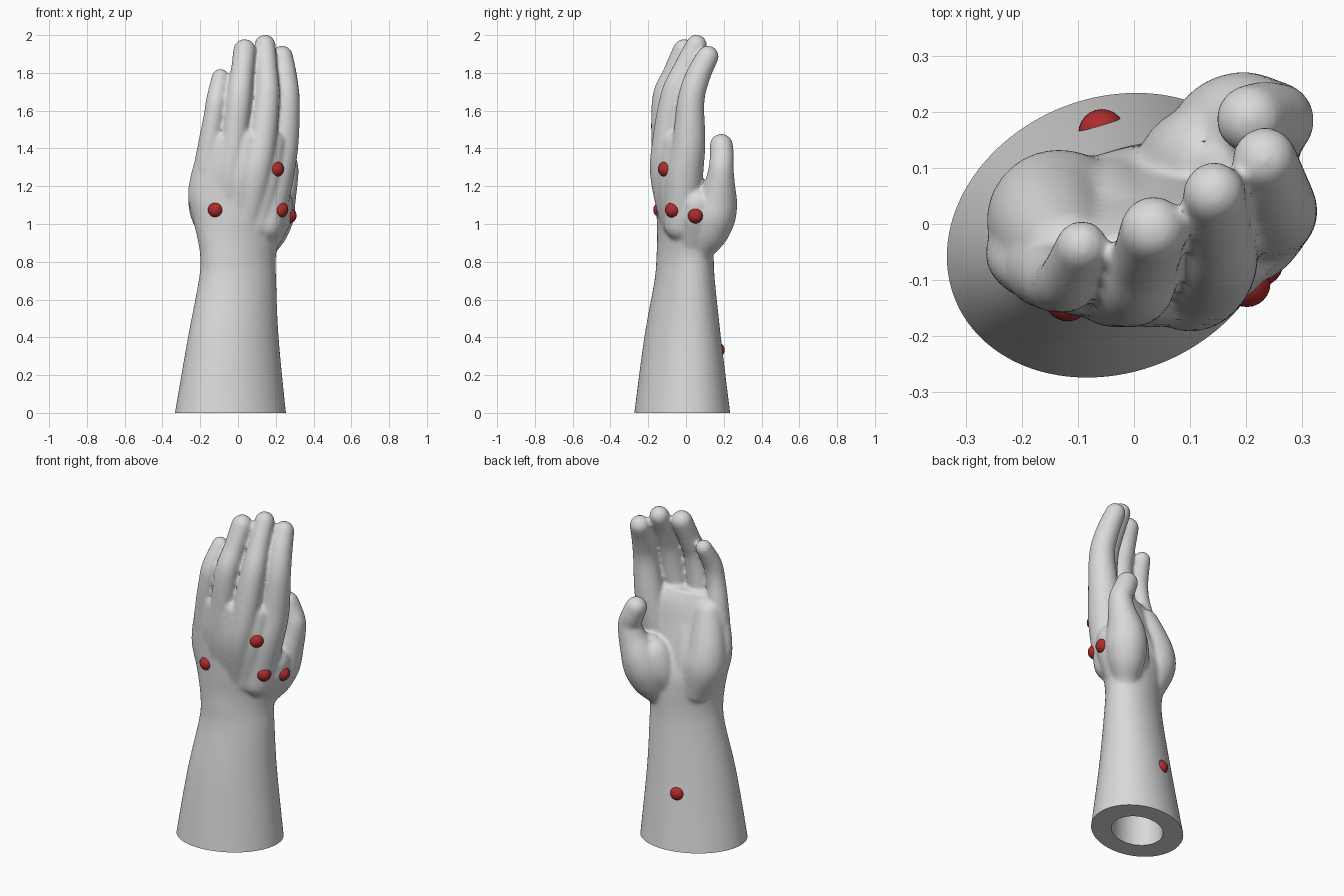
import bpy, bmesh, math
from mathutils import Vector
from mathutils.bvhtree import BVHTree

if "Cube" in bpy.data.objects:
    bpy.data.objects.remove(bpy.data.objects["Cube"])


def material(name, rgb, rough):
    m = bpy.data.materials.new(name)
    m.use_nodes = True
    m.diffuse_color = (*rgb, 1)
    bsdf = m.node_tree.nodes["Principled BSDF"]
    bsdf.inputs["Base Color"].default_value = (*rgb, 1)
    bsdf.inputs["Roughness"].default_value = rough
    return m


GREY = material("light grey", (0.7, 0.7, 0.7), 0.6)
RED = material("red", (0.42, 0.025, 0.025), 0.5)


def spline(keys, steps):
    """Catmull-Rom interpolation of equal-length tuples."""
    k = [keys[0]] + list(keys) + [keys[-1]]
    out = []
    for i in range(1, len(k) - 2):
        for s in range(steps):
            t = s / steps
            out.append([0.5 * (2 * b + (c - a) * t + (2 * a - 5 * b + 4 * c - d) * t * t
                               + (3 * b - a - 3 * c + d) * t ** 3)
                        for a, b, c, d in zip(k[i - 1], k[i], k[i + 1], k[i + 2])])
    return out + [list(keys[-1])]


def loft(bm, rings):
    """Skin a list of rings and close both ends."""
    loops = [[bm.verts.new(p) for p in r] for r in rings]
    n = len(loops[0])
    for a, b in zip(loops, loops[1:]):
        for i in range(n):
            bm.faces.new((a[i], a[(i + 1) % n], b[(i + 1) % n], b[i]))
    bm.faces.new(loops[0][::-1])
    bm.faces.new(loops[-1])


def tube(bm, keys, n=28):
    """Round-ended tube through (x, y, z, radius) points."""
    pts = spline(keys, 8)
    pos = [Vector(p[:3]) for p in pts]
    first = (pos[1] - pos[0]).normalized()
    last = (pos[-1] - pos[-2]).normalized()
    path = []
    arcs = [math.radians(a) for a in (85, 70, 52, 35, 18)]
    for a in arcs:
        path.append((pos[0] - first * pts[0][3] * math.sin(a), first, pts[0][3] * math.cos(a)))
    for i, p in enumerate(pos):
        d = (pos[min(i + 1, len(pos) - 1)] - pos[max(i - 1, 0)]).normalized()
        path.append((p, d, pts[i][3]))
    for a in reversed(arcs):
        path.append((pos[-1] + last * pts[-1][3] * math.sin(a), last, pts[-1][3] * math.cos(a)))
    rings = []
    for c, d, r in path:
        u = Vector((0, 1, 0)).cross(d).normalized()
        v = d.cross(u)
        rings.append([c + r * (u * math.cos(2 * math.pi * j / n) + v * math.sin(2 * math.pi * j / n))
                      for j in range(n)])
    loft(bm, rings)


bm = bmesh.new()

# Forearm and palm: skewed ellipses (z, centre x, centre y, half x, half y, skew)
core = [(-0.08, -.04, -.02, .305, .265, .14), (0, -.04, -.02, .294, .254, .15),
        (.4, -.025, -.018, .24, .203, .22), (.7, -.003, -.007, .205, .16, .25),
        (.82, 0, -.005, .2, .152, .28), (.92, .002, -.003, .216, .15, .28),
        (1.02, -.003, -.01, .235, .145, .2), (1.15, -.005, -.03, .26, .127, .18),
        (1.3, .02, -.048, .26, .108, .3), (1.42, .045, -.052, .24, .088, .45),
        (1.49, .05, -.055, .19, .055, .45)]
N = 64
loft(bm, [[(cx + hx * math.cos(2 * math.pi * j / N),
            cy + hy * math.sin(2 * math.pi * j / N + k), z) for j in range(N)]
          for z, cx, cy, hx, hy, k in spline(core, 6)])

# Fingers from little to index, each starting inside the back of the palm
fingers = [
    [(-.14, -.03, 1.0, .06), (-.165, -.07, 1.25, .07), (-.15, -.092, 1.42, .062),
     (-.13, -.105, 1.56, .054), (-.114, -.095, 1.66, .054), (-.093, -.04, 1.775, .047)],
    [(-.05, -.06, 1.0, .07), (-.045, -.1, 1.25, .078), (-.02, -.115, 1.45, .07),
     (.005, -.11, 1.67, .068), (.02, -.065, 1.79, .061), (.035, -.01, 1.92, .06)],
    [(.05, -.06, 1.0, .075), (.09, -.104, 1.25, .085), (.125, -.102, 1.43, .078),
     (.152, -.065, 1.68, .069), (.15, -.01, 1.82, .059), (.143, .055, 1.947, .056)],
    [(.15, -.025, 1.0, .093), (.195, -.01, 1.25, .1), (.233, .015, 1.43, .088),
     (.255, .026, 1.65, .072), (.247, .062, 1.78, .066), (.233, .115, 1.887, .058)],
]
for keys in fingers:
    tube(bm, keys)

# Flesh filling the valleys between neighbouring hand bones
for one, two in zip(fingers, fingers[1:]):
    tube(bm, [[(a + b) / 2 * s for a, b, s in zip(p, q, (1, 1, 1, w))]
              for p, q, w in zip(one[:3], two[:3], (1, 1, .9))])

# Thumb, its muscle pad and the web towards the index finger
tube(bm, [(.13, .085, .885, .08), (.158, .122, .96, .105), (.178, .145, 1.04, .118),
          (.2, .165, 1.12, .108), (.238, .18, 1.22, .08), (.254, .186, 1.3, .066),
          (.232, .19, 1.36, .064), (.208, .187, 1.416, .062)])
tube(bm, [(.08, .06, .93, .085), (.11, .095, 1.03, .108), (.14, .11, 1.12, .105),
          (.165, .11, 1.15, .085)])
tube(bm, [(.14, .04, .93, .09), (.18, .055, 1.04, .105), (.2, .06, 1.1, .095)])

# Heel pad on the little-finger side and the hollow of the palm
tube(bm, [(-.09, .02, .94, .1), (-.135, .01, 1.08, .123), (-.145, -.005, 1.2, .108),
          (-.12, -.05, 1.38, .08)])
tube(bm, [(-.02, .01, .96, .12), (-.03, -.005, 1.1, .115), (0, -.04, 1.27, .1)])

mesh = bpy.data.meshes.new("hand")
bm.to_mesh(mesh)
bm.free()
hand = bpy.data.objects.new("hand_and_forearm", mesh)
bpy.context.collection.objects.link(hand)

# Fuse the parts into one soft skin
bpy.context.view_layer.objects.active = hand
hand.select_set(True)
mod = hand.modifiers.new("fuse", 'REMESH')
mod.mode = 'VOXEL'
mod.voxel_size = 0.009
soft = hand.modifiers.new("soften", 'SMOOTH')
soft.factor = 0.5
soft.iterations = 12
for name in ("fuse", "soften"):
    bpy.ops.object.modifier_apply(modifier=name)

# Flat cut at the base, then a rim and a tapering hollow
bm = bmesh.new()
bm.from_mesh(hand.data)
bmesh.ops.bisect_plane(bm, geom=bm.verts[:] + bm.edges[:] + bm.faces[:], dist=1e-5,
                       plane_co=(0, 0, 0), plane_no=(0, 0, 1), clear_inner=True)
edges = [e for e in bm.edges if e.is_boundary]
centre = Vector((-.04, -.02, 0))
for scale, z in ((.56, 0), (.85, .4), (.8, .8)):
    new = bmesh.ops.extrude_edge_only(bm, edges=edges)["geom"]
    edges = [g for g in new if isinstance(g, bmesh.types.BMEdge)]
    for v in (g for g in new if isinstance(g, bmesh.types.BMVert)):
        v.co = centre + (v.co - centre) * scale
        v.co.z = z
bmesh.ops.holes_fill(bm, edges=edges, sides=0)
bmesh.ops.recalc_face_normals(bm, faces=bm.faces[:])
skin = BVHTree.FromBMesh(bm)
bm.to_mesh(hand.data)
bm.free()
hand.data.materials.clear()
hand.data.materials.append(GREY)
bpy.ops.object.shade_smooth_by_angle(angle=math.radians(50))

# Red marker balls, more than half sunk into the skin
markers = {
    "marker_outer_wrist": (-.12, -.14, 1.075),
    "marker_knuckle": (.225, -.13, 1.29),
    "marker_inner_wrist": (.25, -.09, 1.07),
    "marker_thumb_base": (.3, .05, 1.04),
    "marker_forearm": (-.062, .18, .335),
}
for name, target in markers.items():
    spot, normal = skin.find_nearest(Vector(target))[:2]
    bm = bmesh.new()
    bmesh.ops.create_uvsphere(bm, u_segments=24, v_segments=16, radius=0.042)
    for f in bm.faces:
        f.smooth = True
    me = bpy.data.meshes.new(name)
    bm.to_mesh(me)
    bm.free()
    me.materials.append(RED)
    ball = bpy.data.objects.new(name, me)
    ball.location = spot - normal * 0.018
    bpy.context.collection.objects.link(ball)
